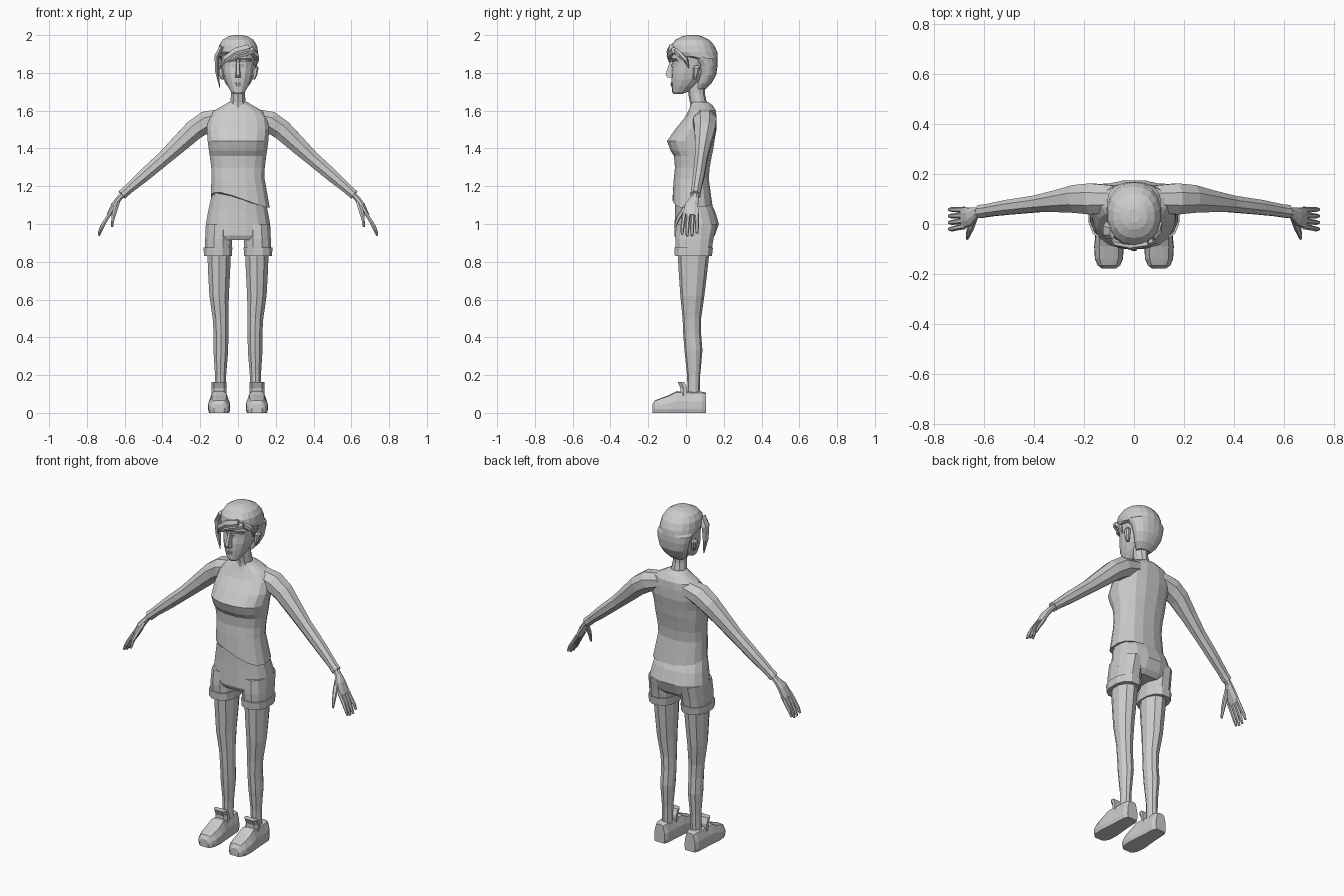
import bpy, bmesh, math
from mathutils import Vector

grey = bpy.data.materials.new("plain_grey")
grey.diffuse_color = (0.6, 0.6, 0.6, 1)


def skin(name, rings, mirror=False):
    """Bridge equal-length rings of points into a closed flat-shaded solid."""
    bm = bmesh.new()
    vs = [[bm.verts.new(p) for p in r] for r in rings]
    n = len(vs[0])
    for a, b in zip(vs, vs[1:]):
        for i in range(n):
            j = (i + 1) % n
            bm.faces.new((a[i], a[j], b[j], b[i]))
    bm.faces.new(vs[0])
    bm.faces.new(vs[-1])
    bmesh.ops.recalc_face_normals(bm, faces=bm.faces)
    me = bpy.data.meshes.new(name)
    bm.to_mesh(me)
    bm.free()
    me.materials.append(grey)
    ob = bpy.data.objects.new(name, me)
    bpy.context.collection.objects.link(ob)
    if mirror:
        m = ob.modifiers.new("mirror", 'MIRROR')
        m.use_mirror_merge = False
    return ob


def ring(z, rx, yf, yb, cx=0, n=16, e=2.4):
    """Horizontal rounded section between a front and a back depth."""
    out = []
    for i in range(n):
        t = 2 * math.pi * (i + 0.5) / n
        c, s = math.cos(t), math.sin(t)
        x = math.copysign(abs(c) ** (2 / e), c)
        y = math.copysign(abs(s) ** (2 / e), s)
        out.append(Vector((cx + rx * x, (yf + yb) / 2 + (yb - yf) / 2 * y, z)))
    return out


def stack(name, rows, mirror=False, **kw):
    return skin(name, [ring(*r, **kw) for r in rows], mirror)


def tube(name, pts, radii, n=8, mirror=True):
    """Sweep an oval along a path; radii are (across, along y)."""
    pts = [Vector(p) for p in pts]
    rings = []
    for k, p in enumerate(pts):
        t = (pts[min(k + 1, len(pts) - 1)] - pts[max(k - 1, 0)]).normalized()
        u = Vector((0, 1, 0)).cross(t).normalized()
        v = t.cross(u)
        a, b = radii[k]
        rings.append([p + u * a * math.cos(2 * math.pi * (i + .5) / n)
                      + v * b * math.sin(2 * math.pi * (i + .5) / n) for i in range(n)])
    return skin(name, rings, mirror)


# shirt with a hem slanting across the front
hem = ring(1.1, .158, -.072, .142, .012)
for p in hem:
    back = min(1, max(0, (p.y + .07) / .2))
    p.z = (1.14 - .36 * p.x) * (1 - back) + 1.095 * back
stack_rows = [(1.24, .143, -.066, .122), (1.3, .144, -.06, .127), (1.36, .152, -.065, .138),
              (1.39, .157, -.085, .145), (1.44, .163, -.102, .153), (1.5, .168, -.06, .163),
              (1.56, .16, -.01, .163), (1.6, .13, .012, .16), (1.63, .075, .025, .14),
              (1.647, .047, .03, .115)]
skin("shirt", [hem] + [ring(*r) for r in stack_rows])

# waist and shorts
stack("waist", [(1.1, .14, -.055, .11), (1.23, .135, -.055, .11)])
stack("shorts_hips", [(.915, .165, -.05, .13), (.94, .176, -.063, .155), (1.0, .173, -.062, .176),
                      (1.07, .16, -.06, .155), (1.15, .142, -.06, .115)])
stack("shorts_leg", [(.84, .073, -.055, .135, .105), (.92, .073, -.06, .148, .103),
                     (1.0, .07, -.055, .165, .1)], True, n=12)
stack("shorts_cuff", [(.83, .077, -.062, .14, .106), (.875, .078, -.065, .146, .106)], True, n=12)

# legs
stack("leg", [(.09, .03, .008, .072, .094), (.2, .031, .006, .075, .092), (.33, .041, -.008, .087, .091),
              (.42, .041, -.015, .08, .09), (.5, .044, -.018, .08, .092), (.62, .054, -.03, .097, .1),
              (.74, .061, -.038, .112, .1), (.86, .066, -.045, .125, .1)], True, n=10, e=2)

# shoes: cross-sections from heel to toe
rows = [(.107, .034, .107), (.085, .045, .112), (0, .05, .112), (-.05, .055, .115),
        (-.09, .059, .094), (-.14, .056, .076), (-.165, .045, .066), (-.178, .028, .045)]
rings = []
for y, w, h in rows:
    half = [(w * .9, 0), (w, .02), (w * .97, h * .55), (w * .66, h * .95), (w * .3, h)]
    loop = half + [(-x, z) for x, z in reversed(half)]
    rings.append([(.1 + x, y, z) for x, z in loop])
skin("shoe", rings, True)
skin("shoe_tongue", [[(.1 + x, y + dy, z) for x, dy in ((-.04, 0), (-.026, -.017), (.026, -.017),
                                                       (.04, 0), (.04, .018), (-.04, .018))]
                     for y, z in ((-.015, .08), (-.012, .13), (-.027, .163))], True)

# arms and sleeve cuffs
tube("sleeve", [(.08, .1, 1.565), (.17, .1, 1.54), (.23, .1, 1.5), (.31, .09, 1.425), (.39, .08, 1.35),
                (.5, .067, 1.255), (.6, .052, 1.168)],
     [(.05, .058), (.062, .067), (.058, .06), (.05, .046), (.041, .036), (.036, .032), (.026, .026)])
tube("sleeve_cuff", [(.565, .056, 1.198), (.615, .05, 1.154)], [(.027, .027), (.028, .028)])

# hands
tube("palm", [(.6, .052, 1.168), (.63, .045, 1.135), (.655, .03, 1.1), (.685, .025, 1.045)],
     [(.016, .02), (.016, .023), (.018, .038), (.012, .045)])
for i in range(4):
    y0, y1 = -.009 + .022 * i, -.02 + .026 * i
    dz = (.008, 0, 0, .014)[i]
    tube("finger_%d" % (i + 1), [(.675, y0, 1.06), (.705, (y0 + y1) / 2, 1.012),
                                 (.726, y1, .965 + dz), (.737, y1, .937 + dz)],
         [(.011, .012), (.011, .011), (.009, .01), (.006, .007)], 6)
tube("thumb", [(.637, .025, 1.115), (.652, -.015, 1.07), (.662, -.042, 1.03), (.666, -.058, .985)],
     [(.013, .016), (.014, .014), (.01, .011), (.006, .006)], 6)

# neck and head
stack("neck", [(1.6, .055, .02, .135), (1.645, .043, .02, .11), (1.69, .038, .012, .1),
               (1.75, .04, .01, .1)], n=10, e=2)
stack("head", [(1.688, .024, -.066, -.02), (1.7, .038, -.074, .01), (1.73, .056, -.076, .05),
               (1.765, .071, -.078, .085), (1.8, .08, -.078, .11), (1.835, .085, -.072, .12),
               (1.86, .088, -.072, .13), (1.875, .09, -.083, .13), (1.93, .085, -.075, .13)], n=14, e=2.3)

# nose, lips, brows, eyes and ears
skin("nose", [[(-.016, -.06, 1.775), (.016, -.06, 1.775), (.013, -.1, 1.777), (-.013, -.1, 1.777)],
              [(-.015, -.06, 1.79), (.015, -.06, 1.79), (.009, -.108, 1.79), (-.009, -.108, 1.79)],
              [(-.009, -.06, 1.87), (.009, -.06, 1.87), (.006, -.082, 1.87), (-.006, -.082, 1.87)]])
for name, z, y, h in (("upper_lip", 1.745, -.08, .007), ("lower_lip", 1.734, -.079, .006)):
    skin(name, [[(-.022, y + .025, z), (0, y + .01, z + h), (.022, y + .025, z), (0, y + .01, z - h)],
                [(-.015, y, z), (0, y - .003, z + h * .6), (.015, y, z), (0, y - .003, z - h * .6)]])
for name, z, h, y in (("brow", 1.866, .006, -.086), ("eye", 1.839, .009, -.0755)):
    x0, x1 = (.012, .072) if name == "brow" else (.018, .05)
    skin(name, [[(x0, y, z - h), (x1, y + .022, z - h * .4), (x1, y + .022, z + h * .4), (x0, y, z + h)],
                [(x0, y + .02, z - h), (x1, y + .04, z - h * .4), (x1, y + .04, z + h * .4),
                 (x0, y + .02, z + h)]], True)
stack("ear", [(1.765, .008, .038, .055, .082), (1.79, .014, .035, .066, .089),
              (1.825, .016, .035, .076, .094), (1.838, .01, .045, .068, .092)], True, n=8)

# hair cap, open around the face
stack("hair_cap", [(1.715, .042, .05, .105), (1.745, .068, .06, .135), (1.79, .087, .068, .16),
                   (1.84, .099, .06, .167), (1.875, .106, .03, .168), (1.888, .107, -.055, .168),
                   (1.91, .108, -.088, .166), (1.945, .102, -.082, .15), (1.975, .083, -.056, .123),
                   (1.993, .053, -.022, .088), (2.0, .022, .005, .06)], n=18, e=2.2)

# swept fringe locks and the long side lock
locks = {
    "fringe_long": ([(.06, -.078, 1.93), (-.01, -.088, 1.912), (-.065, -.078, 1.875), (-.098, -.05, 1.82)], .025),
    "fringe_middle": ([(.08, -.065, 1.92), (.04, -.08, 1.905), (-.01, -.09, 1.888), (-.05, -.088, 1.855)], .019),
    "side_lock": ([(-.085, -.03, 1.94), (-.112, -.025, 1.89), (-.112, -.025, 1.81), (-.096, -.03, 1.72)], .02),
    "temple_lock": ([(.07, -.055, 1.915), (.093, -.03, 1.895), (.1, 0, 1.87), (.092, .015, 1.825)], .018),
}
for name, (pts, w) in locks.items():
    rad = [(w, .014), (w, .016), (w * .75, .013), (.002, .002)]
    if name == "side_lock":
        rad = [(.014, .03), (.014, .035), (.011, .026), (.002, .002)]
    tube(name, pts, rad, 6, False)
